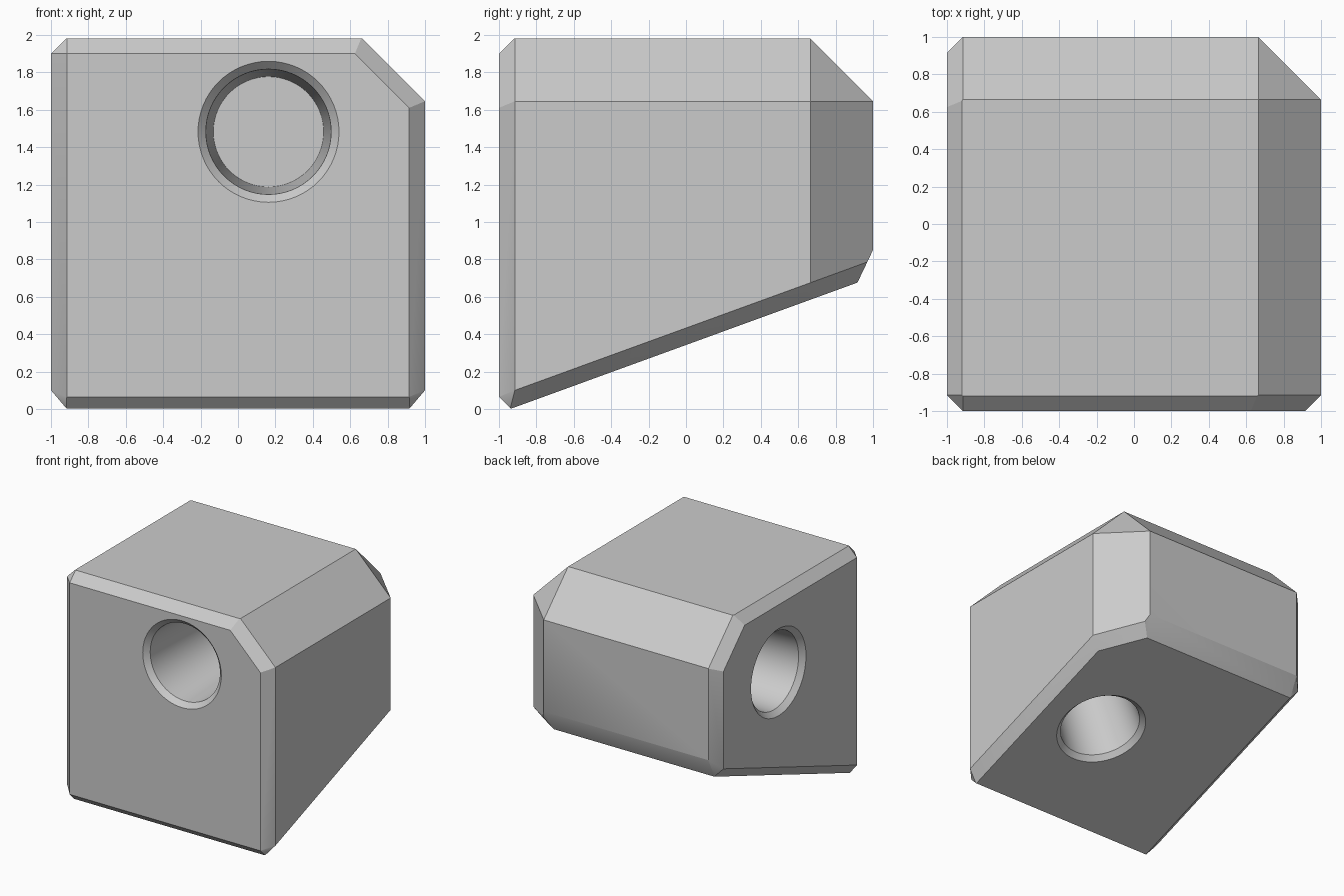
import bpy, bmesh, math
from mathutils import Vector

if "Cube" in bpy.data.objects:
    bpy.data.objects.remove(bpy.data.objects["Cube"], do_unlink=True)

# Single grey material
grey = bpy.data.materials.new("plain_grey")
grey.use_nodes = True
colour = (0.6, 0.6, 0.6, 1)
grey.diffuse_color = colour
grey.node_tree.nodes["Principled BSDF"].inputs["Base Color"].default_value = colour

TILT = math.radians(20)
down = Vector((0, math.sin(TILT), -math.cos(TILT)))   # sloped underside normal
rise = math.tan(TILT)
H = math.sqrt(0.5)
C = 0.915                                             # start of small bevels
B = 0.665                                             # start of wide bevels
TOP = 1.98


def new_object(name, bm):
    bmesh.ops.recalc_face_normals(bm, faces=bm.faces)
    mesh = bpy.data.meshes.new(name)
    bm.to_mesh(mesh)
    bm.free()
    mesh.materials.append(grey)
    obj = bpy.data.objects.new(name, mesh)
    bpy.context.collection.objects.link(obj)
    return obj


def slice_off(bm, normal, point):
    """Cut away everything in front of a plane and close the opening."""
    cut = bmesh.ops.bisect_plane(
        bm, geom=bm.verts[:] + bm.edges[:] + bm.faces[:], dist=1e-5,
        plane_co=Vector(point), plane_no=Vector(normal).normalized(), clear_outer=True)
    edges = [e for e in bm.edges if e.is_boundary]
    if edges:
        bmesh.ops.edgeloop_fill(bm, edges=edges)


# Block: a box trimmed by planes
bm = bmesh.new()
bmesh.ops.create_cube(bm, size=2)
for v in bm.verts:
    v.co.z = TOP if v.co.z > 0 else -0.5

planes = [
    (down, (0, -0.94, 0)),
    # wide bevels around the closed corner
    ((1, 0, 1), (B, 0, TOP)), ((0, 1, 1), (0, B, TOP)),
    ((1, 1, 0), (1, B, 0)), ((1, 1, 1), (B, B, TOP)),
    # small bevels around the front face
    ((-1, -1, 0), (-1, -C, 0)), ((1, -1, 0), (1, -C, 0)),
    ((0, -1, 1), (0, -1, 1.9)), ((H, -1, H), (C, -1, 1.61)),
    ((0, -1, -1), (0, -1, 0.065)),
    # small bevels around the bored side face
    ((-1, 0, 1), (-1, 0, 1.9)), ((-1, 1, 0), (-1, C, 0)),
    ((-1, H, H), (-1, C, 1.61)),
    # small bevels around the sloped underside
    (Vector((-1, 0, 0)) + down, (-1, -C, 0.1)),
    (Vector((1, 0, 0)) + down, (1, -C, 0.1)),
    (Vector((H, H, 0)) + down, (1, B, 0.1 + (B + C) * rise)),
    ((0, 0.9, -0.43), (0, 1, 0.85)),
    # small corner facets
    ((-1, -1, 1), (-1, -C, 1.9)),
    ((1.5, -1.08, -1), (1, -C, 0.1)), ((-1.5, -1.08, -1), (-1, -C, 0.1)),
    ((-0.53, 1, -0.47), (-1, C, 0.1 + 2 * C * rise)),
]
for normal, point in planes:
    slice_off(bm, normal, point)
bmesh.ops.remove_doubles(bm, verts=bm.verts, dist=1e-4)
block = new_object("corner_block", bm)


def bore_cutter(name, centre, outward, depth=0.8, sides=64):
    """Tapered blind bore with a countersunk mouth."""
    profile = [(0.417, 0.04), (0.335, -0.042), (0.295, -depth)]
    quat = Vector(outward).to_track_quat('Z', 'Y')
    bm = bmesh.new()
    rings = []
    for r, h in profile:
        rings.append([bm.verts.new(quat @ Vector((
            r * math.cos(math.tau * i / sides), r * math.sin(math.tau * i / sides), h))
            + Vector(centre)) for i in range(sides)])
    for a, b in zip(rings, rings[1:]):
        for i in range(sides):
            j = (i + 1) % sides
            bm.faces.new((a[i], a[j], b[j], b[i]))
    bm.faces.new(rings[0])
    bm.faces.new(rings[-1])
    obj = new_object(name, bm)
    obj.hide_render = True
    return obj


# Three bores: front, side and underside
cutters = [
    bore_cutter("front_bore", (0.163, -1, 1.482), (0, -1, 0)),
    bore_cutter("side_bore", (-1, 0.16, 1.315), (-1, 0, 0)),
    bore_cutter("underside_bore", (0.335, -0.023, 0.917 * rise), down),
]
bpy.context.view_layer.objects.active = block
block.select_set(True)
for cutter in cutters:
    mod = block.modifiers.new(cutter.name, 'BOOLEAN')
    mod.operation = 'DIFFERENCE'
    mod.solver = 'EXACT'
    mod.object = cutter
    bpy.ops.object.modifier_apply(modifier=mod.name)
    bpy.data.objects.remove(cutter, do_unlink=True)

bpy.ops.object.shade_smooth_by_angle(angle=math.radians(30))
